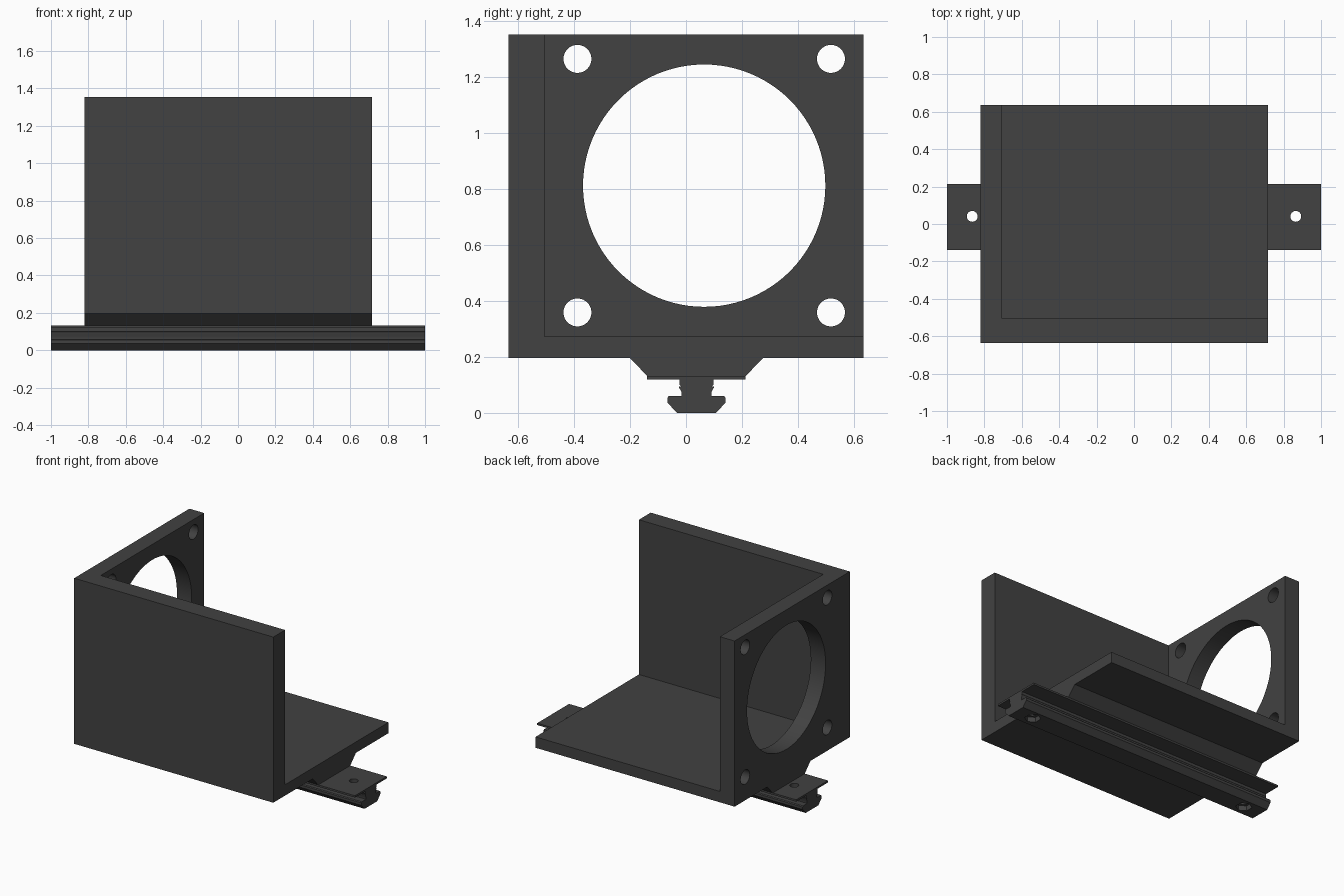
import bpy, bmesh, math
from mathutils import Matrix

if "Cube" in bpy.data.objects:
    bpy.data.objects.remove(bpy.data.objects["Cube"])

grey = bpy.data.materials.new("dark_grey")
grey.diffuse_color = (0.054, 0.054, 0.054, 1)
grey.use_nodes = True
grey.node_tree.nodes["Principled BSDF"].inputs["Base Color"].default_value = grey.diffuse_color

X0, X1 = -0.82, 0.717          # housing length
Y0, Y1 = -0.635, 0.635         # housing width
Z0, Z1 = 0.197, 1.353          # housing height
RAIL_Y = 0.0375                # rail centre line


def finish(name, bm):
    bmesh.ops.recalc_face_normals(bm, faces=bm.faces)
    mesh = bpy.data.meshes.new(name)
    bm.to_mesh(mesh)
    bm.free()
    mesh.materials.append(grey)
    obj = bpy.data.objects.new(name, mesh)
    bpy.context.collection.objects.link(obj)
    return obj


def extrude_x(name, profile, x0, x1):
    """Prism from a (y, z) outline swept along x."""
    bm = bmesh.new()
    face = bm.faces.new([bm.verts.new((x0, y, z)) for y, z in profile])
    new = bmesh.ops.extrude_face_region(bm, geom=[face])["geom"]
    bmesh.ops.translate(bm, vec=(x1 - x0, 0, 0),
                        verts=[v for v in new if isinstance(v, bmesh.types.BMVert)])
    return finish(name, bm)


def mirrored(half):
    """Full outline from the (half width, z) points of one side, bottom to top."""
    return ([(RAIL_Y + w, z) for w, z in half] +
            [(RAIL_Y - w, z) for w, z in reversed(half)])


def cylinder(name, centre, radius, depth, sides, axis):
    bm = bmesh.new()
    rot = Matrix.Rotation(math.pi / 2, 4, 'Y') if axis == 'X' else Matrix()
    bmesh.ops.create_cone(bm, cap_ends=True, segments=sides, radius1=radius, radius2=radius,
                          depth=depth, matrix=Matrix.Translation(centre) @ rot)
    return finish(name, bm)


def cut(target, cutters):
    for c in cutters:
        mod = target.modifiers.new("hole", 'BOOLEAN')
        mod.operation = 'DIFFERENCE'
        mod.solver = 'EXACT'
        mod.object = c
    bpy.context.view_layer.update()
    deps = bpy.context.evaluated_depsgraph_get()
    mesh = bpy.data.meshes.new_from_object(target.evaluated_get(deps))
    target.modifiers.clear()
    target.data = mesh
    for c in cutters:
        bpy.data.objects.remove(c)


def smooth(obj):
    bpy.ops.object.select_all(action='DESELECT')
    obj.select_set(True)
    bpy.context.view_layer.objects.active = obj
    bpy.ops.object.shade_smooth_by_angle(angle=math.radians(30))


# Floor and front wall share one L-shaped section
extrude_x("floor_and_front_wall",
          [(Y0, Z0), (Y1, Z0), (Y1, 0.273), (-0.505, 0.273), (-0.505, Z1), (Y0, Z1)],
          -0.706, X1)

# Fan wall with the large opening and four screw holes
fan_wall = extrude_x("fan_wall", [(Y0, Z0), (Y1, Z0), (Y1, Z1), (Y0, Z1)], X0, -0.706)
holes = [cylinder("fan_opening", (-0.76, 0.065, 0.812), 0.433, 0.4, 96, 'X')]
for y in (-0.388, 0.518):
    for z in (0.359, 1.265):
        holes.append(cylinder("screw_hole", (-0.76, y, z), 0.05, 0.4, 40, 'X'))
cut(fan_wall, holes)
smooth(fan_wall)

# Sloped plinth between housing and rail
extrude_x("plinth", mirrored([(0.176, 0.132), (0.239, Z0)]), X0, X1)

# Mounting rail: top plate, barbed neck and chamfered foot
rail = extrude_x("mounting_rail", mirrored([
    (0.070, 0.0), (0.104, 0.037), (0.104, 0.054), (0.099, 0.060), (0.054, 0.060),
    (0.054, 0.076), (0.062, 0.090), (0.062, 0.095), (0.056, 0.095), (0.060, 0.100),
    (0.060, 0.119), (0.176, 0.119), (0.176, 0.132)]), -1, 1)
holes = []
for x in (-0.865, 0.865):
    holes.append(cylinder("bolt_hole", (x, 0.041, 0.07), 0.029, 0.4, 32, 'Z'))
    holes.append(cylinder("nut_pocket", (x, 0.041, 0.0), 0.052, 0.07, 6, 'Z'))
cut(rail, holes)
smooth(rail)
